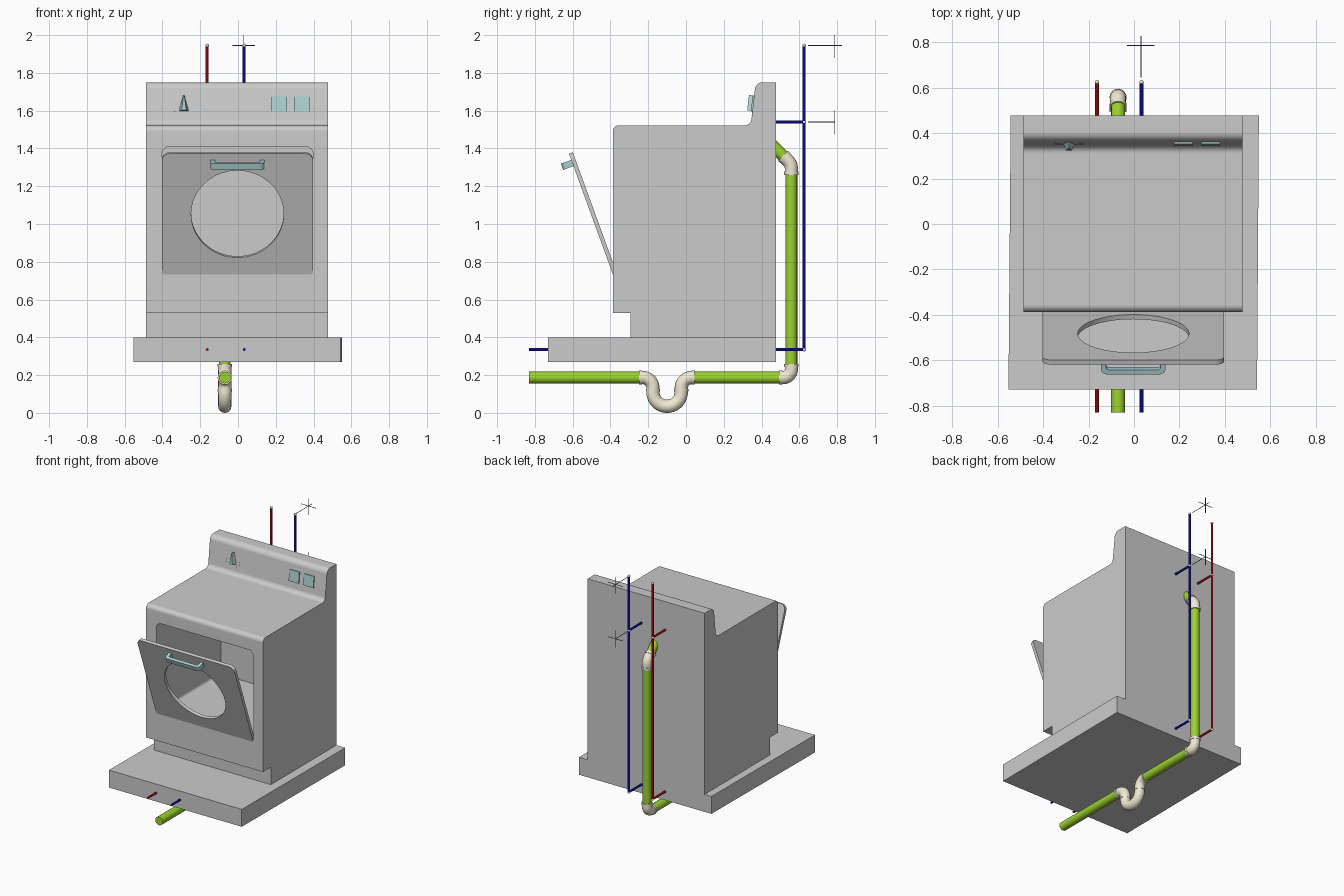
import bpy, bmesh, math
from mathutils import Vector

if "Cube" in bpy.data.objects:
    bpy.data.objects.remove(bpy.data.objects["Cube"])


def material(name, rgb):
    m = bpy.data.materials.new(name)
    m.diffuse_color = (*rgb, 1)
    m.use_nodes = True
    m.node_tree.nodes["Principled BSDF"].inputs["Base Color"].default_value = m.diffuse_color
    return m


GREEN = material("green_pipe", (0.33, 0.65, 0.03))
CREAM = material("cream_fitting", (0.88, 0.82, 0.65))
TEAL = material("teal_trim", (0.42, 0.64, 0.64))
RED = material("red_pipe", (0.8, 0.01, 0.01))
BLUE = material("blue_pipe", (0.01, 0.01, 0.75))
DARK = material("dark_line", (0.15, 0.15, 0.15))


def rounded(pts, closed=True, n=8):
    """Replace each (a, b, radius) corner by an arc."""
    out = []
    for i, q in enumerate(pts):
        p, r = Vector(q[:2]), (q[2] if len(q) > 2 else 0)
        if r == 0 or (not closed and i in (0, len(pts) - 1)):
            out.append(p)
            continue
        u = (Vector(pts[i - 1][:2]) - p).normalized()
        v = (Vector(pts[(i + 1) % len(pts)][:2]) - p).normalized()
        half = u.angle(v) / 2
        c = p + (u + v).normalized() * r / math.sin(half)
        t = r / math.tan(half)
        a, b = p + u * t - c, p + v * t - c
        out += [c + a.lerp(b, k / n).normalized() * r for k in range(n + 1)]
    return out


def prism(name, pts, axis, lo, hi, mat=None, loc=(0, 0, 0), tilt=0):
    """Extrude a 2D outline along an axis."""
    def place(p, d):
        return {"x": (d, p[0], p[1]), "y": (p[0], d, p[1]), "z": (p[0], p[1], d)}[axis]
    bm = bmesh.new()
    rings = [[bm.verts.new(place(p, d)) for p in pts] for d in (lo, hi)]
    for ring in rings:
        bm.faces.new(ring)
    for i in range(len(pts)):
        j = (i + 1) % len(pts)
        bm.faces.new((rings[0][i], rings[0][j], rings[1][j], rings[1][i]))
    bmesh.ops.recalc_face_normals(bm, faces=bm.faces)
    me = bpy.data.meshes.new(name)
    bm.to_mesh(me)
    bm.free()
    ob = bpy.data.objects.new(name, me)
    bpy.context.collection.objects.link(ob)
    ob.location = loc
    ob.rotation_euler.x = math.radians(tilt)
    if mat:
        me.materials.append(mat)
    return ob


def tube(name, pts, r, mat, res=6):
    """Round pipe along a 3D path."""
    cu = bpy.data.curves.new(name, "CURVE")
    cu.dimensions = "3D"
    cu.bevel_depth, cu.bevel_resolution, cu.use_fill_caps = r, res, True
    sp = cu.splines.new("POLY")
    sp.points.add(len(pts) - 1)
    for s, p in zip(sp.points, pts):
        s.co = (*p, 1)
    ob = bpy.data.objects.new(name, cu)
    bpy.context.collection.objects.link(ob)
    cu.materials.append(mat)
    return ob


cutters = []


def cut(ob, cutter):
    m = ob.modifiers.new("cut", "BOOLEAN")
    m.operation, m.object, m.solver = "DIFFERENCE", cutter, "EXACT"
    cutter.hide_render = True
    cutters.append(cutter)


def box(x0, x1, z0, z1, r_low=0, r_top=0):
    return rounded([(x0, z0, r_low), (x1, z0, r_low), (x1, z1, r_top), (x0, z1, r_top)])


# Floor slab, slightly skewed in plan
prism("floor_slab", [(-0.553, -0.73), (0.542, -0.73), (0.55, 0.477), (-0.543, 0.477)], "z", 0.27, 0.40)

# Cabinet with toe kick, worktop and rear control panel
body = prism("cabinet", rounded([
    (-0.293, 0.40), (-0.293, 0.53), (-0.387, 0.53), (-0.387, 1.522, 0.03), (0.343, 1.522, 0.035),
    (0.369, 1.75, 0.04), (0.477, 1.75), (0.477, 0.40)]), "x", -0.487, 0.477)
cut(body, prism("cavity_cutter", box(-0.402, 0.397, 0.733, 1.41, 0.02, 0.04), "y", -0.5, 0.375))

# Open door, round window and handle
hinge = dict(loc=(-0.003, -0.387, 0.733), tilt=20)
door = prism("door", box(-0.4, 0.4, 0, 0.68, 0.015, 0.04), "y", 0, 0.022, **hinge)
circle = [(0.245 * math.cos(a * math.tau / 64), 0.34 + 0.245 * math.sin(a * math.tau / 64)) for a in range(64)]
cut(door, prism("window_cutter", circle, "y", -0.1, 0.1, **hinge))
prism("door_handle", rounded([
    (-0.142, 0.005), (-0.142, -0.058, 0.025), (0.142, -0.058, 0.025), (0.142, 0.005),
    (0.12, 0.005), (0.12, -0.037, 0.012), (-0.12, -0.037, 0.012), (-0.12, 0.005)]),
    "z", 0.61, 0.645, TEAL, **hinge)

# Control panel: buttons, pointer knob and dial marks
for i, x in enumerate((0.2175, 0.3385)):
    prism(f"button_{i + 1}", box(-0.041, 0.041, -0.041, 0.041), "y", -0.009, 0.006, TEAL, (x, 0.357, 1.636), -6.7)
knob_at = dict(loc=(-0.286, 0.356, 1.636), tilt=-6.7)
knob = prism("knob", [(-0.027, -0.037), (0.027, -0.037), (0.004, 0.044), (-0.004, 0.044)], "y", -0.028, 0.005,
             TEAL, **knob_at)
for v in knob.data.vertices:
    if v.co.y < 0:
        v.co.x *= 0.45
for i in range(7):
    a = math.radians(180 + 30 * i)
    c, s = math.cos(a), math.sin(a)
    pts = [(r * c - w * s, -0.02 + 0.65 * r * s + w * c)
           for r, w in ((0.04, -0.001), (0.065, -0.001), (0.065, 0.001), (0.04, 0.001))]
    prism(f"dial_mark_{i + 1}", pts, "y", -0.001, 0.002, TEAL, **knob_at)

# Supply pipes with small joints
for name, x, mat in (("hot", -0.163, RED), ("cold", 0.033, BLUE)):
    y = 0.625
    tube(f"{name}_floor_pipe", [(x, -0.83, 0.335), (x, y, 0.335)], 0.008, mat, 3)
    tube(f"{name}_riser", [(x, y, 0.335), (x, y, 1.945)], 0.008, mat, 3)
    tube(f"{name}_branch", [(x, 0.45, 1.54), (x, y, 1.54)], 0.008, mat, 3)
    for k, z in enumerate((0.335, 1.54, 1.945)):
        bpy.ops.mesh.primitive_uv_sphere_add(segments=16, ring_count=8, radius=0.0095, location=(x, y, z))
        ob = bpy.context.object
        ob.name = f"{name}_joint_{k + 1}"
        ob.data.materials.append(CREAM)

# Drain: green pipes, cream trap, elbows and collars
DX, DZ, RY = -0.07, 0.187, 0.558


def drain(name, pts, r, mat):
    tube(name, [(DX, p[0], p[1]) for p in rounded(pts, False, 14)], r, mat)


drain("drain_outlet", [(-0.83, DZ), (-0.23, DZ)], 0.031, GREEN)
drain("drain_run", [(0.03, DZ), (0.51, DZ)], 0.031, GREEN)
drain("drain_riser", [(RY, 0.24), (RY, 1.28)], 0.031, GREEN)
drain("drain_inlet", [(0.525, 1.35), (0.44, 1.435)], 0.031, GREEN)
drain("trap", [(-0.25, DZ), (-0.175, DZ, 0.055), (-0.175, 0.035, 0.0745), (-0.025, 0.035, 0.0745),
               (-0.025, DZ, 0.055), (0.045, DZ)], 0.035, CREAM)
drain("lower_elbow", [(0.495, DZ), (RY, DZ, 0.045), (RY, 0.257)], 0.035, CREAM)
drain("upper_elbow", [(RY, 1.262), (RY, 1.317, 0.06), (0.516, 1.359)], 0.035, CREAM)
for i, (a, b) in enumerate((
        ((-0.25, DZ), (-0.233, DZ)), ((0.028, DZ), (0.045, DZ)), ((-0.175, 0.112), (-0.175, 0.126)),
        ((-0.025, 0.112), (-0.025, 0.126)), ((0.493, DZ), (0.51, DZ)), ((RY, 0.243), (RY, 0.26)),
        ((RY, 1.26), (RY, 1.277)), ((0.526, 1.349), (0.514, 1.361)))):
    drain(f"collar_{i + 1}", [a, b], 0.038, CREAM)

# Dimension lines beside the cold riser
for i, (z, top) in enumerate(((1.945, 2.0), (1.54, 1.60))):
    x, y = 0.03, 0.787
    tube(f"dimension_leader_{i + 1}", [(x, 0.645, z), (x, y + 0.04 * (i == 0), z)], 0.002, DARK, 1)
    tube(f"dimension_line_{i + 1}", [(x, y, z - 0.065), (x, y, top)], 0.002, DARK, 1)
    tube(f"dimension_tick_{i + 1}", [(x - 0.06, y, z), (x + 0.06, y, z)], 0.002, DARK, 1)

# Apply curves and cuts, remove cutters, shade
bpy.ops.object.select_all(action="SELECT")
bpy.context.view_layer.objects.active = body
bpy.ops.object.convert(target="MESH")
for c in cutters:
    bpy.data.objects.remove(c)
bpy.ops.object.select_all(action="SELECT")
bpy.ops.object.shade_smooth_by_angle(angle=math.radians(35))
